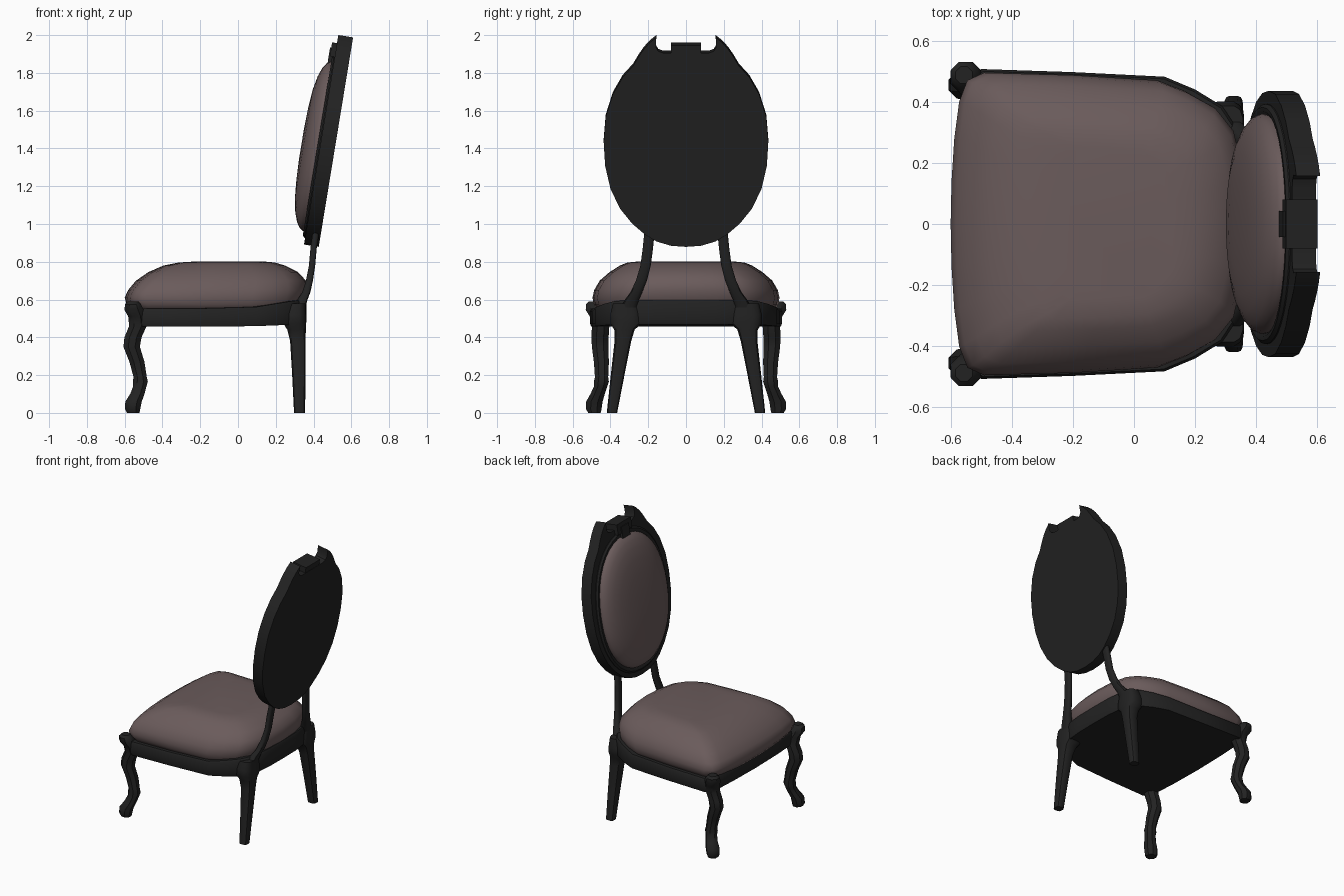
import bpy, bmesh, math


def material(name, rgb):
    m = bpy.data.materials.new(name)
    m.diffuse_color = (*rgb, 1)
    return m


BLACK = material("black wood", (0.016, 0.016, 0.016))
FABRIC = material("mauve fabric", (0.145, 0.105, 0.105))


def loft(name, rings, mat, angle=40):
    """Closed solid through rings that all have the same number of points."""
    bm = bmesh.new()
    loops = [[bm.verts.new(p) for p in r] for r in rings]
    n = len(loops[0])
    for a, b in zip(loops, loops[1:]):
        for i in range(n):
            j = (i + 1) % n
            bm.faces.new((a[i], a[j], b[j], b[i]))
    bm.faces.new(loops[0][::-1])
    bm.faces.new(loops[-1])
    bmesh.ops.recalc_face_normals(bm, faces=bm.faces)
    me = bpy.data.meshes.new(name)
    bm.to_mesh(me)
    bm.free()
    me.materials.append(mat)
    ob = bpy.data.objects.new(name, me)
    bpy.context.collection.objects.link(ob)
    bpy.ops.object.select_all(action='DESELECT')
    ob.select_set(True)
    bpy.context.view_layer.objects.active = ob
    bpy.ops.object.shade_smooth_by_angle(angle=math.radians(angle))
    return ob


def mirrored(half):
    """Full outline from a half outline whose ends lie on the centre line."""
    return half + [(a, -b) for a, b in half[-2:0:-1]]


def section(x, y, z, rx, ry, n=8, power=2.0):
    """Horizontal (super)elliptical cross-section."""
    pts = []
    for i in range(n):
        a = math.tau * (i + 0.5) / n
        c, s = math.cos(a), math.sin(a)
        pts.append((x + rx * math.copysign(abs(c) ** (2 / power), c),
                    y + ry * math.copysign(abs(s) ** (2 / power), s), z))
    return pts


# Seat frame: solid apron, rising slightly toward the back
frame = mirrored([(-0.565, 0), (-0.56, 0.25), (-0.55, 0.42), (-0.535, 0.48), (-0.5, 0.507),
                  (-0.2, 0.497), (0.1, 0.482), (0.2, 0.44), (0.29, 0.385),
                  (0.345, 0.3), (0.36, 0.15), (0.362, 0)])


def frame_ring(z, scale, rise):
    return [(-0.1 + (x + 0.1) * scale, y * scale,
             z + rise * min(1, max(0, (x - 0.05) / 0.28))) for x, y in frame]


loft("seat_frame", [frame_ring(0.457, 0.96, 0.012), frame_ring(0.457, 0.99, 0.012),
                    frame_ring(0.47, 1, 0.01), frame_ring(0.54, 1, 0.045),
                    frame_ring(0.553, 0.985, 0.045), frame_ring(0.553, 0.94, 0.045)], BLACK)

# Seat cushion: one outline fitted to the extents of each level
pad = mirrored([(-0.6, 0), (-0.597, 0.14), (-0.588, 0.28), (-0.572, 0.4), (-0.545, 0.47),
                (-0.49, 0.495), (-0.2, 0.487), (0.08, 0.47), (0.17, 0.435), (0.26, 0.385),
                (0.32, 0.31), (0.355, 0.16), (0.365, 0)])


def pad_ring(z, x0, x1, y1):
    return [(x0 + (x + 0.6) / 0.965 * (x1 - x0), y / 0.495 * y1, z) for x, y in pad]


loft("seat_cushion", [pad_ring(*r) for r in (
    (0.54, -0.565, 0.33, 0.465), (0.575, -0.59, 0.345, 0.488), (0.61, -0.6, 0.36, 0.495),
    (0.65, -0.582, 0.37, 0.486), (0.70, -0.54, 0.36, 0.457), (0.745, -0.475, 0.318, 0.405),
    (0.78, -0.395, 0.25, 0.35), (0.796, -0.315, 0.195, 0.31),
    (0.802, -0.22, 0.13, 0.25))], FABRIC, 60)

# Legs and back posts, one of each per side
for side, s in (("left", -1), ("right", 1)):
    loft("front_leg_" + side, [section(x, s * y, z, r, r) for z, x, y, r in (
        (0.0, -0.555, 0.485, 0.036), (0.02, -0.558, 0.488, 0.044), (0.06, -0.553, 0.485, 0.047),
        (0.10, -0.533, 0.468, 0.041), (0.14, -0.52, 0.452, 0.038), (0.165, -0.517, 0.448, 0.043),
        (0.19, -0.518, 0.447, 0.038), (0.27, -0.535, 0.448, 0.043), (0.35, -0.563, 0.455, 0.047),
        (0.40, -0.556, 0.455, 0.049), (0.46, -0.53, 0.452, 0.05), (0.51, -0.535, 0.463, 0.05),
        (0.545, -0.55, 0.48, 0.055), (0.575, -0.556, 0.487, 0.046),
        (0.59, -0.556, 0.487, 0.03))], BLACK)
    loft("back_leg_" + side, [section(x, s * y, z, rx, ry, 12, 3.2) for z, x, y, rx, ry in (
        (0.0, 0.326, 0.392, 0.03, 0.028), (0.2, 0.322, 0.362, 0.036, 0.037),
        (0.38, 0.317, 0.334, 0.042, 0.045), (0.44, 0.31, 0.326, 0.05, 0.055),
        (0.475, 0.3, 0.318, 0.062, 0.085), (0.52, 0.3, 0.318, 0.06, 0.085),
        (0.58, 0.305, 0.318, 0.052, 0.07))], BLACK)
    loft("back_post_" + side, [section(x, s * y, z, rx, ry, 12, 3.0) for z, x, y, rx, ry in (
        (0.55, 0.325, 0.305, 0.03, 0.045), (0.60, 0.342, 0.286, 0.027, 0.038),
        (0.64, 0.362, 0.262, 0.022, 0.032), (0.70, 0.378, 0.236, 0.019, 0.03),
        (0.78, 0.392, 0.214, 0.017, 0.028), (0.87, 0.4, 0.202, 0.017, 0.028),
        (0.97, 0.415, 0.192, 0.018, 0.028))], BLACK)


def lean(y, z, t):
    """Point on the leaning back; t is the depth behind its front plane."""
    return (0.345 + 0.164 * (z - 0.89) + t, y, z - 0.16 * t)


# Back panel: oval with two horns and a notch at the crest
panel = mirrored([(0.892, 0), (0.898, 0.08), (0.92, 0.155), (0.955, 0.215), (1.015, 0.285),
                  (1.095, 0.35), (1.2, 0.4), (1.32, 0.428), (1.45, 0.436), (1.58, 0.425),
                  (1.7, 0.387), (1.79, 0.335), (1.85, 0.28), (1.9, 0.25), (1.94, 0.222),
                  (1.975, 0.19), (2.001, 0.157), (1.95, 0.16), (1.928, 0.147),
                  (1.918, 0.12), (1.918, 0)])
loft("back_panel", [[lean(y, z, t) for z, y in panel] for t in (0.004, 0.082)], BLACK, 35)


def oval(scale, t, extra=0.0, n=40):
    pts = []
    for i in range(n):
        a = math.tau * i / n
        c, s = math.cos(a), math.sin(a)
        pts.append(lean((0.36 * scale + extra) * math.copysign(abs(c) ** 0.92, c),
                        1.41 + (0.45 * scale + extra) * math.copysign(abs(s) ** 0.92, s), t))
    return pts


# Raised rim around the upholstery, and the domed back cushion
loft("back_rim", [oval(1, 0.03, 0.035), oval(1, 0.0, 0.033), oval(1, -0.01, 0.022),
                  oval(1, -0.01, 0.008), oval(1, 0.002, -0.01)], BLACK)
loft("back_cushion", [oval(s, t) for s, t in (
    (0.99, 0.02), (1.0, -0.012), (0.975, -0.03), (0.91, -0.05), (0.8, -0.068),
    (0.64, -0.082), (0.42, -0.09), (0.18, -0.094))], FABRIC, 60)


# Crest block between the horns, with a smaller carved boss on its front
def crest(name, half, z0, z1, t0, t1):
    ring = [(-half, z0), (half, z0), (half, z1), (-half, z1)]
    loft(name, [[lean(y, z, t) for y, z in ring] for t in (t0, t1)], BLACK)


crest("crest_block", 0.08, 1.885, 1.958, -0.022, 0.08)
crest("crest_boss", 0.042, 1.85, 1.93, -0.028, 0.02)
